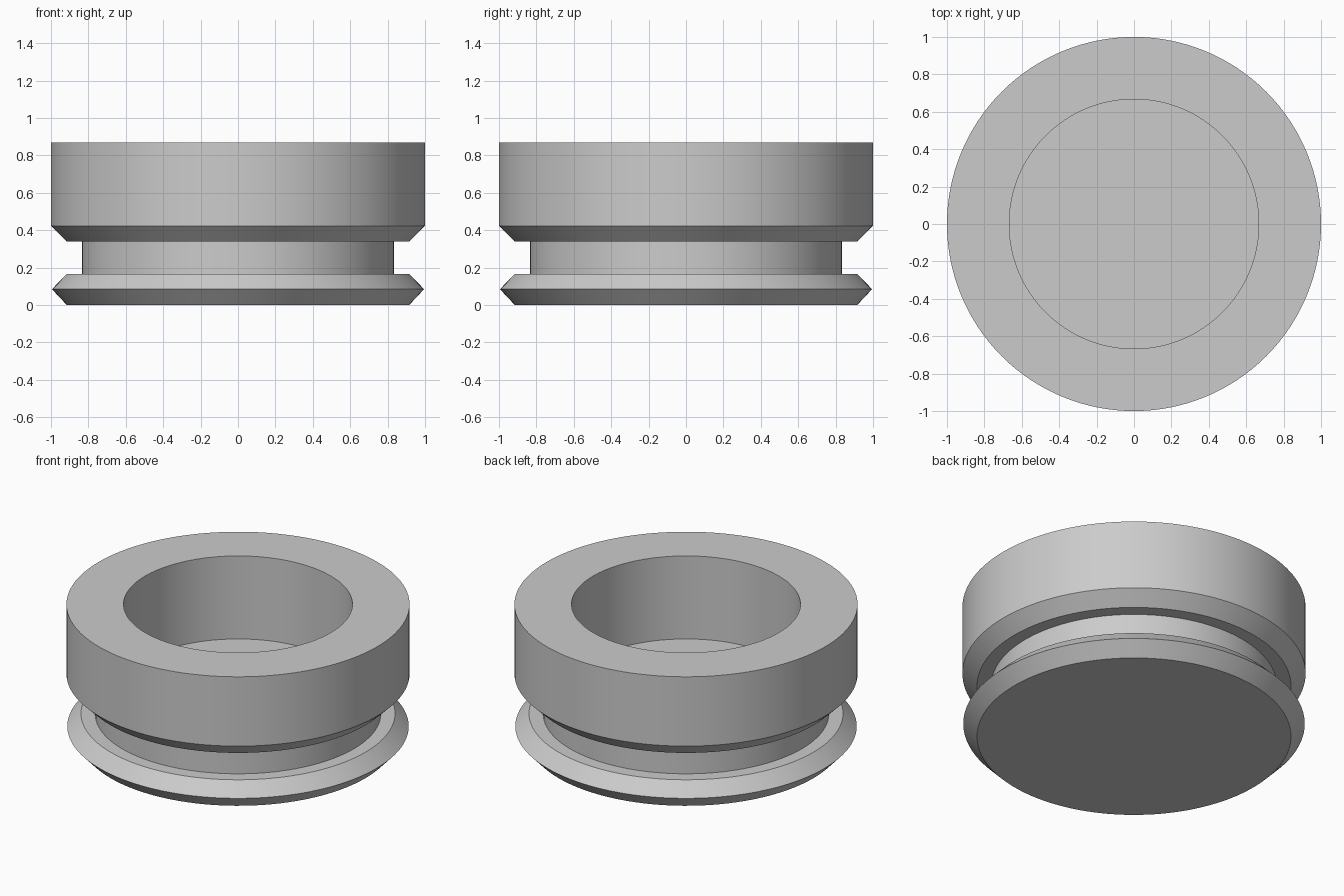
import bpy
import bmesh
import math

cube = bpy.data.objects.get("Cube")
if cube:
    bpy.data.objects.remove(cube, do_unlink=True)

SEGMENTS = 128

# Single plain grey
grey = bpy.data.materials.new("plain grey")
grey.use_nodes = True
colour = (0.6, 0.6, 0.6, 1)
grey.diffuse_color = colour
grey.node_tree.nodes["Principled BSDF"].inputs["Base Color"].default_value = colour


def lathe(name, profile):
    """Revolve (radius, height) points about z; both ends are closed by discs."""
    bm = bmesh.new()
    rings = []
    for radius, height in profile:
        ring = []
        for i in range(SEGMENTS):
            angle = math.tau * i / SEGMENTS
            ring.append(bm.verts.new((radius * math.cos(angle), radius * math.sin(angle), height)))
        rings.append(ring)
    for low, high in zip(rings, rings[1:]):
        for i in range(SEGMENTS):
            j = (i + 1) % SEGMENTS
            bm.faces.new((low[i], low[j], high[j], high[i]))
    bm.faces.new(rings[0][::-1])
    bm.faces.new(rings[-1])
    bmesh.ops.recalc_face_normals(bm, faces=bm.faces)
    mesh = bpy.data.meshes.new(name)
    bm.to_mesh(mesh)
    bm.free()
    mesh.materials.append(grey)
    obj = bpy.data.objects.new(name, mesh)
    bpy.context.collection.objects.link(obj)
    bpy.ops.object.select_all(action='DESELECT')
    obj.select_set(True)
    bpy.context.view_layer.objects.active = obj
    bpy.ops.object.shade_smooth_by_angle(angle=math.radians(30))
    return obj


# Bevelled foot flange, grooved neck, thick collar and blind bore
lathe("grooved_cup", [
    (0.915, 0), (0.995, 0.085), (0.915, 0.167),    # foot flange
    (0.833, 0.167), (0.833, 0.34),                 # neck
    (0.915, 0.34), (1, 0.423), (1, 0.869),         # collar
    (0.667, 0.869), (0.667, 0.335),                # bore and its floor
])
